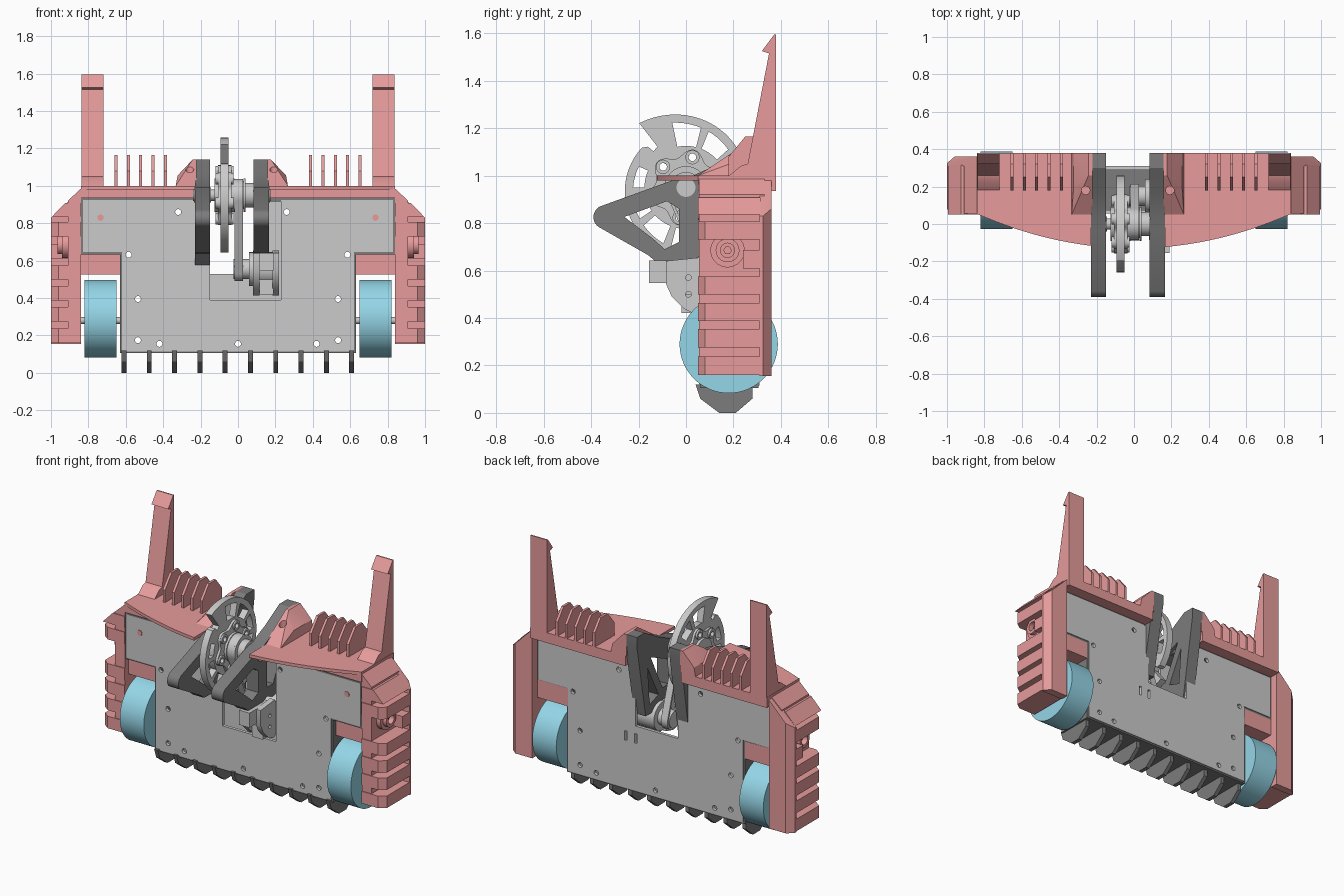
import bpy, bmesh, math
from mathutils import Vector
from mathutils.geometry import convex_hull_2d

if "Cube" in bpy.data.objects:
    bpy.data.objects.remove(bpy.data.objects["Cube"])


def material(name, rgb):
    m = bpy.data.materials.new(name)
    m.diffuse_color = (*rgb, 1)
    m.use_nodes = True
    m.node_tree.nodes["Principled BSDF"].inputs["Base Color"].default_value = m.diffuse_color
    return m


RED = material("red_plastic", (0.80, 0.33, 0.33))
DARK = material("dark_plastic", (0.20, 0.20, 0.20))
TEAL = material("teal_rubber", (0.30, 0.67, 0.80))
GREY = material("grey_metal", (0.62, 0.62, 0.62))


def finish(name, bm, mat):
    bmesh.ops.recalc_face_normals(bm, faces=bm.faces)
    me = bpy.data.meshes.new(name)
    bm.to_mesh(me)
    bm.free()
    me.materials.append(mat)
    ob = bpy.data.objects.new(name, me)
    bpy.context.collection.objects.link(ob)
    return ob


def solid(name, loops, axis, lo, hi, mat):
    """Extrude an outline (first loop) with holes (other loops) along an axis."""
    cu = bpy.data.curves.new(name + "_outline", 'CURVE')
    cu.dimensions, cu.fill_mode, cu.extrude = '2D', 'BOTH', abs(hi - lo) / 2
    for loop in loops:
        sp = cu.splines.new('POLY')
        sp.points.add(len(loop) - 1)
        for p, (u, v) in zip(sp.points, loop):
            p.co = (u, v, 0, 1)
        sp.use_cyclic_u = True
    tmp = bpy.data.objects.new("tmp", cu)
    bpy.context.collection.objects.link(tmp)
    dg = bpy.context.evaluated_depsgraph_get()
    me = bpy.data.meshes.new_from_object(tmp.evaluated_get(dg))
    bm = bmesh.new()
    bm.from_mesh(me)
    bpy.data.objects.remove(tmp)
    bpy.data.curves.remove(cu)
    bpy.data.meshes.remove(me)
    mid = (lo + hi) / 2
    for vert in bm.verts:
        u, v, w = vert.co
        vert.co = {'x': (w + mid, u, v), 'y': (u, mid - w, v), 'z': (u, v, w + mid)}[axis]
    bmesh.ops.remove_doubles(bm, verts=bm.verts, dist=1e-5)
    return finish(name, bm, mat)


def rect(a, b, c, d):
    return [(a, c), (b, c), (b, d), (a, d)]


def circle(u, v, r, n=32, start=0, end=360):
    full = abs(end - start) == 360
    k = n if full else n - 1
    ang = [math.radians(start + (end - start) * i / k) for i in range(n)]
    return [(u + r * math.cos(a), v + r * math.sin(a)) for a in ang]


def box(name, x0, x1, y0, y1, z0, z1, mat):
    return solid(name, [rect(x0, x1, y0, y1)], 'z', z0, z1, mat)


def hull(name, pts, mat):
    bm = bmesh.new()
    for p in pts:
        bm.verts.new(p)
    bmesh.ops.convex_hull(bm, input=bm.verts)
    return finish(name, bm, mat)


def mirrored(loop, s):
    return [(u * s, v) for u, v in loop]


# Chassis plates with screw holes and the central slot
def chassis(x0, x1, z):
    return [(x1, .925), (.83, .925), (.83, .645), (.62, .645), (.62, .115), (-.62, .115),
            (-.62, .645), (-.83, .645), (-.83, .925), (x0, .925), (x0, z), (x1, z)]


screws = [(-.32, .86), (.26, .86), (0, .155)]
for s in (-1, 1):
    screws += [(s * .585, .632), (s * .535, .395), (s * .535, .175), (s * .42, .155)]
holes = [circle(u, v, .016, 12) for u, v in screws]
slots = [rect(x, x + .018, .42, .48) for x in (.13, .2)]
solid("front_plate", [chassis(-.15, .23, .39)] + holes, 'y', .055, .075, GREY)
solid("back_plate", [chassis(-.16, .14, .53)] + holes + slots, 'y', .29, .31, GREY)
rim = [(.17, .935), (.842, .935), (.842, .634), (.632, .634), (.632, .105)]
rim_in = [(.17, .915), (.82, .915), (.82, .655), (.61, .655), (.61, .125)]
solid("chassis_rim", [rim + mirrored(rim[::-1], -1) + mirrored(rim_in, -1) + rim_in[::-1]],
      'y', .06, .305, DARK)

# Row of skid fins underneath
fin = [(.04, .12), (.06, .06), (.14, 0), (.21, 0), (.28, .06), (.28, .11), (.30, .12)]
for i in range(10):
    x = -.61 + i * .1353
    solid(f"skid_fin_{i + 1}", [fin], 'x', x - .013, x + .013, DARK)

for s, side in ((-1, "left"), (1, "right")):
    def across(name, loops, x0, x1, mat):
        return solid(f"{side}_{name}", loops, 'x', *sorted((s * x0, s * x1)), mat)

    # Wheels and axles
    wheel = across("wheel", [circle(.18, .29, .207, 64)], .65, .82, TEAL)
    across("axle", [circle(.18, .28, .018, 16)], .56, .86, GREY)

    # Side guards: inner wall, back flange, stacked teeth and a round boss
    wall = [(.84, .16), (.91, .16), (.91, .92), (.84, .985)]
    solid(f"{side}_guard_wall", [mirrored(wall, s)], 'y', .055, .33, RED)
    bm_pts = [(x * s, y, z) for x, y, z in (
        (.84, .31, .155), (1, .31, .155), (.84, .31, .98), (1, .31, .83),
        (.84, .36, .155), (.96, .36, .155), (.84, .36, .98), (.96, .36, .86),
        (1, .325, .155), (1, .325, .83))]
    hull(f"{side}_guard_flange", bm_pts, RED)
    tooth = [(.84, .05), (.96, .05), (1, .08), (1, .315), (.84, .315)]
    for i, z in enumerate((.16, .276, .387, .498, .609, .73)):
        if i == 4:  # tooth split around the boss
            t = [(.84, .24), (1, .24), (1, .315), (.84, .315)]
        else:
            t = tooth
        solid(f"{side}_guard_tooth_{i + 1}", [mirrored(t, s)], 'z', z, z + .077, RED)
    top = [(.84, .835), (.995, .835), (.925, .908), (.84, .908)]
    solid(f"{side}_guard_top_tooth", [mirrored(top, s)], 'y', .05, .315, RED)
    across("guard_boss", [circle(.175, .685, .072), circle(.175, .685, .035)], .88, .94, RED)
    across("guard_boss_step", [circle(.175, .685, .05), circle(.175, .685, .03)], .9, .965, RED)
    across("guard_bolt", [circle(.175, .685, .018, 6)], .88, .94, RED)
    box(f"{side}_guard_bracket", *sorted((s * .625, s * .845)), .09, .305, .525, .64, RED)
    solid(f"{side}_plate_screw", [circle(s * .735, .83, .017, 16)], 'y', .05, .07, RED)

    # Top shell half: thick back slab and the thin curved visor
    inner = .23 if s < 0 else .165
    box(f"{side}_top_shell", *sorted((s * inner, s * .84)), .05, .38, .935, 1.0, RED)
    xs = [inner + (.83 - inner) * i / 20 for i in range(21)]
    curve = [(x, -.13 + .18 * (x / .83) ** 2) for x in xs]
    solid(f"{side}_visor", [mirrored(curve + [(.83, .06), (inner, .06)], s)], 'z', .98, 1.0, RED)

    # Cooling fins and tall hooked tower
    rib = [(.18, .99), (.18, 1.08), (.25, 1.165), (.32, 1.165), (.38, 1.09), (.38, .99)]
    for i in range(5):
        x = .388 + i * .066
        across(f"cooling_fin_{i + 1}", [rib], x - .008, x + .008, RED)
    tower = [(.17, .99), (.23, 1.04), (.26, 1.05), (.35, 1.515), (.32, 1.525),
             (.372, 1.595), (.38, 1.595), (.38, .935), (.3, .935)]
    across("tower", [tower], .72, .838, RED)

    # Sloped cheek beside the weapon slot (mirrored about x = -0.033)
    pts = [(.30, .05, 1), (.19, .05, 1), (.30, .38, 1), (.19, .38, 1), (.29, .2, 1.055),
           (.29, .38, 1.055), (.21, .26, 1.14), (.19, .26, 1.14), (.21, .38, 1.14), (.19, .38, 1.14)]
    cheek = hull(f"{side}_cheek", [(-.033 + s * x, y, z) for x, y, z in pts], RED)
    cutter = solid(f"{side}_cheek_hole_cutter", [circle(-.033 + s * .225, .18, .022, 20)],
                   'z', 1.01, 1.3, RED)
    cutter.hide_render = True
    cutter.display_type = 'WIRE'
    mod = cheek.modifiers.new("hole", 'BOOLEAN')
    mod.operation, mod.object = 'DIFFERENCE', cutter
    bpy.context.view_layer.objects.active = cheek
    bpy.ops.object.modifier_apply(modifier="hole")
    bpy.data.objects.remove(cutter)

    # Weapon arm: forward fork plus braced rear part
    low = [(.0, .635), (.1, .53), (.2, .505), (.29, .53)] if s < 0 else \
          [(0, .635), (.06, .66), (.22, .6), (.29, .6)]
    arm = circle(-.34, .825, .05, 12, 112, 238) + [(-.16, .665), (-.13, .64)] + low + \
        [(.38, 1.08), (.38, 1.14), (.30, 1.14), (.16, 1.06), (.03, 1.0), (-.03, .99)]
    gaps = [[(-.26, .826), (-.08, .892), (-.03, .86), (-.03, .72), (-.09, .69), (-.14, .735)],
            [(.06, .88), (.24, .96), (.12, .72), (.06, .72)],
            [(.16, .69), (.27, .90), (.25, .66)]]
    x0, x1 = (-.23, -.15) if s < 0 else (.083, .165)
    solid(f"{side}_weapon_arm", [arm] + gaps, 'x', x0, x1, DARK)
    solid(f"{side}_arm_bolt", [circle(0, .95, .04, 24), circle(0, .95, .02, 6)],
          'x', x0 - .006, x1 + .006, GREY)

# Spinning disc: two spiral blades with rim windows and bolt holes
def spiral(t):
    return .25 + .085 * (1 - t / 180) ** 2


def polar(r, deg):
    return (r * math.cos(math.radians(deg)), .95 + r * math.sin(math.radians(deg)))


edge, windows = [], []
for base in (126, 306):
    edge += [polar(spiral(t), base - t) for t in range(0, 169, 6)]
    edge += [polar(.235, base - 173), polar(.205, base - 174), polar(.21, base - 181)]
    for a, b in ((24, 50), (58, 84), (92, 118), (126, 150)):
        ts = [a + (b - a) * i / 6 for i in range(7)]
        windows.append([polar(spiral(t) - .035, base - t) for t in ts] +
                       [polar(.175, base - t) for t in ts[::-1]])
bolts = [polar(.13, 18 + 60 * i) for i in range(6)]
solid("spinner_disc", [edge] + windows + [circle(u, v, .016, 16) for u, v in bolts],
      'x', -.093, -.05, GREY)
lobes = [polar(.145 + .018 * math.cos(math.radians(6 * (a - 18))), a) for a in range(0, 360, 5)]
solid("spinner_hub_plate", [lobes] + [circle(u, v, .017, 16) for u, v in bolts],
      'x', -.108, -.035, GREY)
for i, (u, v) in enumerate(bolts):
    solid(f"spinner_bolt_ring_{i + 1}", [circle(u, v, .03, 20), circle(u, v, .016, 20)],
          'x', -.12, -.025, GREY)

# Shaft, bearing collars and drive pulley
for name, r, x0, x1 in (("weapon_shaft", .03, -.24, .175), ("hub_collar", .09, -.125, -.02),
                        ("pulley_flange_inner", .09, -.03, -.02), ("pulley", .075, -.03, .035),
                        ("pulley_flange_outer", .09, .03, .04), ("bearing_collar", .065, .04, .085)):
    solid(name, [circle(0, .95, r, 40)], 'x', x0, x1, GREY)


# Drive belt down to the motor pulley
def stadium(r1, r2):
    pts = circle(0, .95, r1) + circle(.15, .555, r2)
    return [pts[i] for i in convex_hull_2d([Vector(p) for p in pts])]


solid("drive_belt", [stadium(.087, .065), stadium(.075, .053)], 'x', -.018, .028, GREY)
solid("motor_pulley", [circle(.15, .555, .053)], 'x', -.025, .06, GREY)

# Motor and its mounting bracket
solid("weapon_motor", [circle(.15, .555, .09, 40)], 'x', .06, .2, GREY)
bracket = [(-.085, .545), (-.085, .64), (.06, .655), (.09, .6), (.09, .43), (.04, .415), (-.01, .44), (-.06, .49)]
solid("motor_bracket", [bracket] + [circle(.01, .5, .012, 12), circle(.01, .57, .012, 12)],
      'x', .185, .22, GREY)
solid("motor_bracket_inner", [bracket], 'x', .08, .115, GREY)
box("motor_block", .115, .19, -.155, .05, .548, .642, GREY)
box("motor_lower_block", .115, .19, -.02, .1, .42, .5, GREY)

# Smooth the round surfaces while keeping hard edges
bpy.ops.object.select_all(action='SELECT')
bpy.context.view_layer.objects.active = wheel
bpy.ops.object.shade_smooth_by_angle(angle=math.radians(28))
